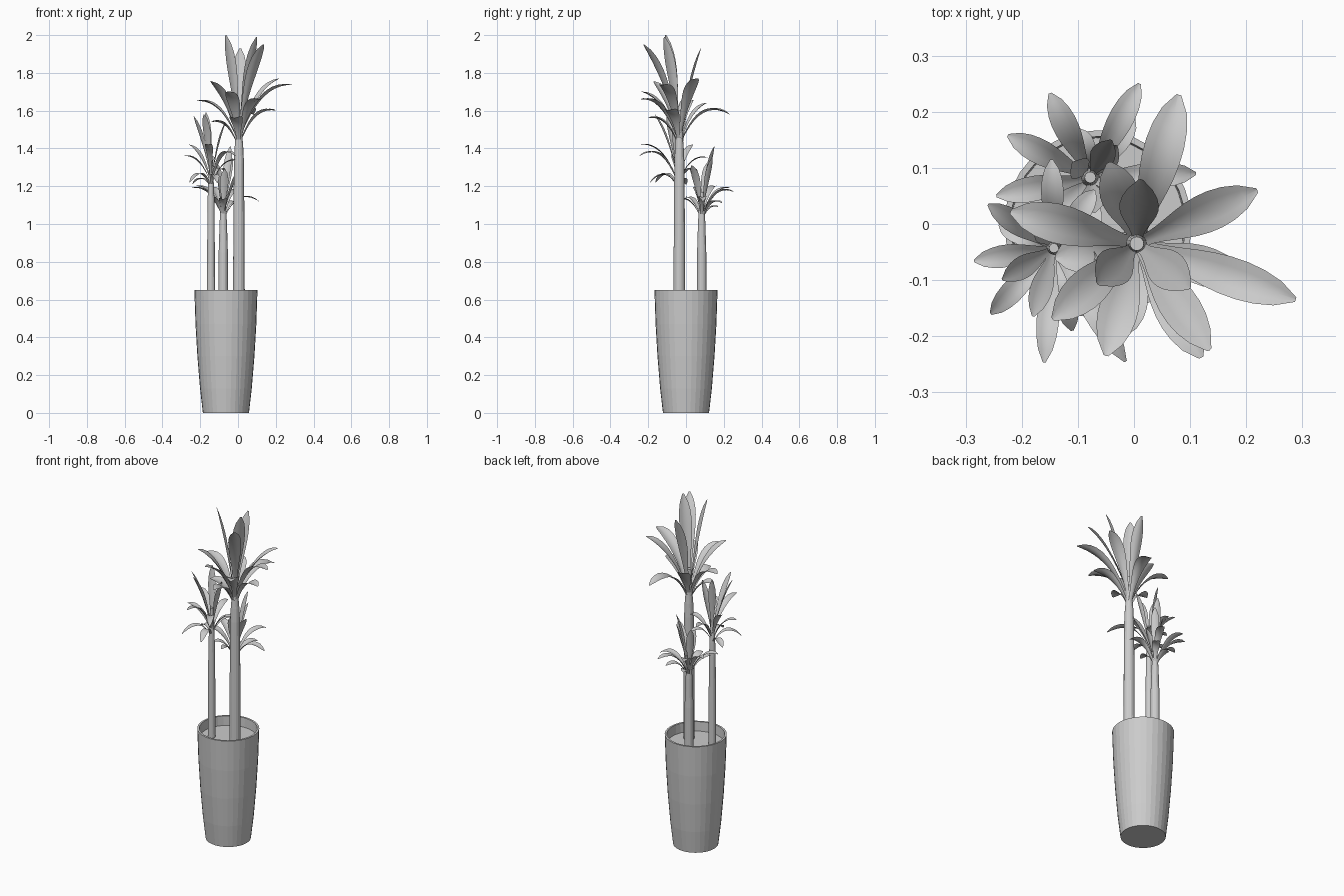
import bpy, math
from mathutils import Vector

if "Cube" in bpy.data.objects:
    bpy.data.objects.remove(bpy.data.objects["Cube"])


def make_object(name, verts, faces, smooth):
    mesh = bpy.data.meshes.new(name)
    mesh.from_pydata(verts, [], faces)
    mesh.update()
    for poly in mesh.polygons:
        poly.use_smooth = smooth
    obj = bpy.data.objects.new(name, mesh)
    bpy.context.collection.objects.link(obj)
    return obj


def lathe(name, x, y, profile, sides):
    """Revolve (radius, z) points about a vertical axis, closing both ends."""
    verts = [(x + r * math.cos(2 * math.pi * k / sides),
              y + r * math.sin(2 * math.pi * k / sides), z)
             for r, z in profile for k in range(sides)]
    faces = [(i * sides + k, i * sides + (k + 1) % sides,
              (i + 1) * sides + (k + 1) % sides, (i + 1) * sides + k)
             for i in range(len(profile) - 1) for k in range(sides)]
    last = (len(profile) - 1) * sides
    faces += [tuple(range(sides))[::-1], tuple(range(last, last + sides))]
    return make_object(name, verts, faces, False)


# Half-width of a leaf along its length (fraction of the full half-width)
OUTLINE = [0.28, 0.34, 0.45, 0.6, 0.76, 0.9, 0.99, 1.0, 0.9, 0.65, 0.12]


def add_leaf(verts, faces, base, tip, width):
    """Arching, slightly folded blade along a quadratic curve."""
    base, tip = Vector(base), Vector(tip)
    flat = Vector((tip.x - base.x, tip.y - base.y, 0))
    reach = flat.length
    slope = reach / (tip - base).length
    ctrl = base + flat * 0.4
    ctrl.z = (base.z + tip.z) / 2 + 0.68 * reach * slope
    side = Vector((-flat.y, flat.x, 0)).normalized()
    start, n = len(verts), len(OUTLINE)
    for i, w in enumerate(OUTLINE):
        t = i / (n - 1)
        p = base * (1 - t) ** 2 + ctrl * 2 * t * (1 - t) + tip * t * t
        tangent = ((ctrl - base) * (1 - t) + (tip - ctrl) * t).normalized()
        normal = tangent.cross(side)
        for u in (-1, -0.5, 0, 0.5, 1):
            half = w * width / 2
            verts.append(p + side * u * half + normal * abs(u) * half * 0.3)
    for i in range(n - 1):
        for k in range(4):
            a = start + i * 5 + k
            faces.append((a, a + 1, a + 6, a + 5))


def plant(name, x, y, r, neck, crown, width, tips):
    # Cane with a tapered neck inside the crown
    lathe(name + "_trunk", x, y,
          [(r, 0.58), (r * 0.97, 0.85), (r * 0.86, neck - 0.08),
           (r * 0.75, neck), (r * 0.62, neck + 0.05), (r * 0.4, crown)], 16)
    # Leaves: upright ones start higher on the neck
    verts, faces = [], []
    for tx, ty, tz in tips:
        d = Vector((tx - x, ty - y, 0)).normalized() * r * 0.45
        bz = neck + 0.22 * max(tz - neck, 0)
        add_leaf(verts, faces, (x + d.x, y + d.y, bz), (tx, ty, tz), width)
    make_object(name + "_leaves", verts, faces, True)


# Tapered planter with gently bowed wall, rim and recessed interior
lathe("planter", -0.064, 0,
      [(0.122, 0), (0.137, 0.13), (0.151, 0.3), (0.161, 0.47), (0.167, 0.65),
       (0.156, 0.65), (0.153, 0.585)], 32)
lathe("soil", -0.064, 0, [(0.152, 0.58), (0.154, 0.595)], 32)

plant("tall", 0.005, -0.035, 0.031, 1.40, 1.60, 0.07, [
    (0.10, -0.115, 1.99), (-0.065, -0.108, 2.0), (0.135, -0.225, 1.95),
    (0.012, 0.08, 1.93), (0.08, 0.23, 1.58), (0.22, 0.06, 1.77),
    (0.288, -0.135, 1.735), (0.12, -0.238, 1.66), (-0.05, -0.235, 1.70),
    (-0.145, -0.17, 1.755), (-0.22, 0.022, 1.65), (-0.045, 0.11, 1.64),
    (-0.14, -0.06, 1.54), (0.20, -0.10, 1.60), (-0.02, -0.20, 1.56)])

plant("middle", -0.143, -0.043, 0.021, 1.20, 1.36, 0.04, [
    (-0.235, -0.10, 1.57), (-0.18, -0.165, 1.58), (-0.17, 0.0, 1.59),
    (-0.065, -0.06, 1.54), (-0.147, 0.115, 1.35), (-0.26, 0.035, 1.42),
    (-0.285, -0.066, 1.36), (-0.255, -0.16, 1.22), (-0.16, -0.247, 1.42),
    (-0.015, -0.245, 1.36), (0.02, -0.03, 1.33), (-0.24, 0.0, 1.21),
    (-0.11, -0.19, 1.22), (-0.07, 0.06, 1.28)])

plant("short", -0.078, 0.083, 0.025, 1.02, 1.17, 0.045, [
    (-0.04, 0.15, 1.41), (-0.03, 0.14, 1.35), (-0.11, 0.11, 1.32),
    (-0.07, 0.02, 1.29), (-0.15, 0.233, 1.19), (-0.225, 0.158, 1.20),
    (0.01, 0.25, 1.17), (-0.245, 0.05, 1.19), (0.0, 0.19, 1.11),
    (0.11, 0.09, 1.12), (0.03, 0.03, 1.31), (-0.08, -0.04, 1.13),
    (-0.16, 0.0, 1.14), (-0.10, 0.17, 1.09)])
